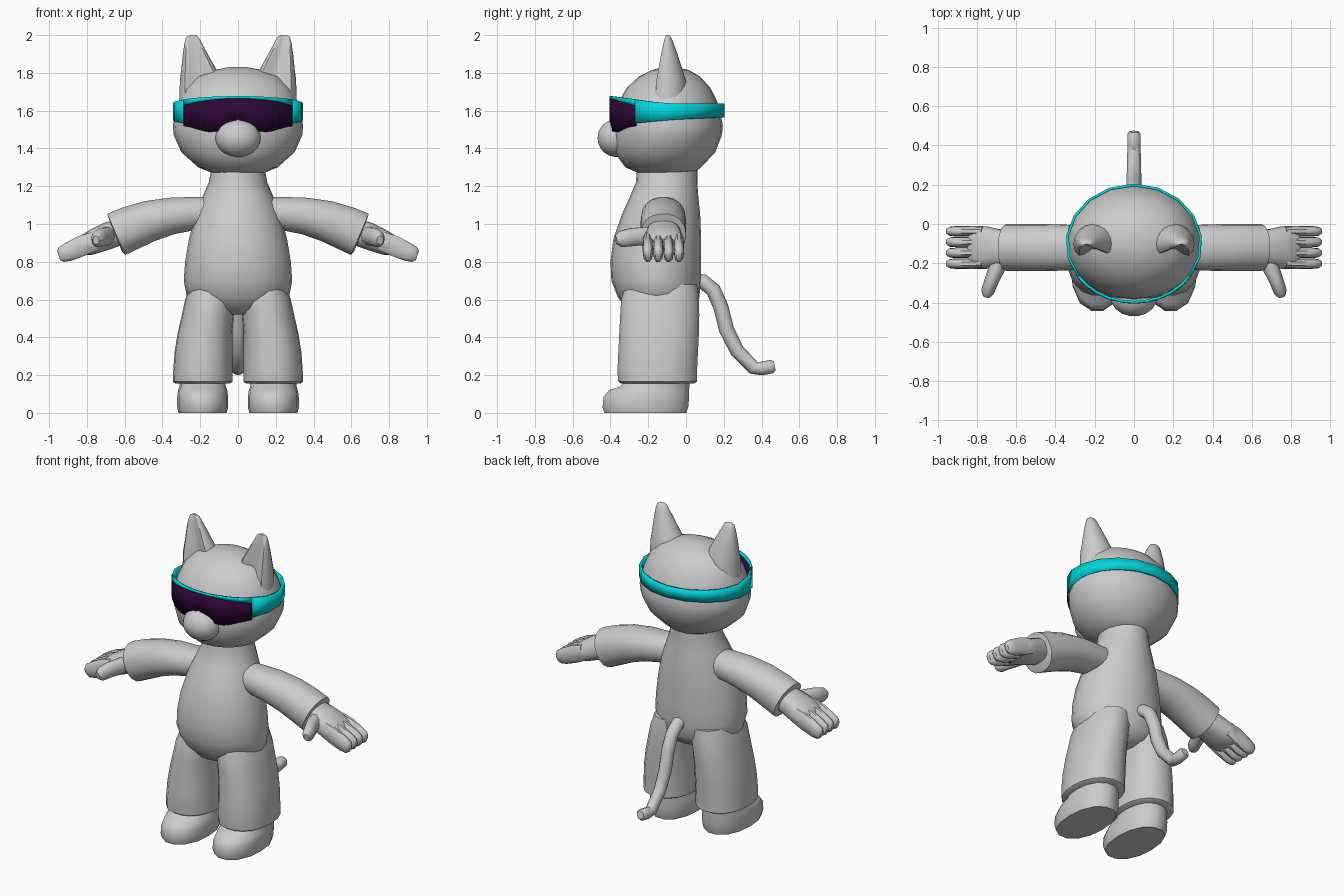
import bpy, bmesh
from math import sin, cos, pi, radians
from mathutils import Vector

if "Cube" in bpy.data.objects:
    bpy.data.objects.remove(bpy.data.objects["Cube"])


def material(name, rgb):
    m = bpy.data.materials.new(name)
    m.use_nodes = True
    m.diffuse_color = (*rgb, 1)
    m.node_tree.nodes["Principled BSDF"].inputs["Base Color"].default_value = (*rgb, 1)
    return m


GREY = material("soft grey", (0.6, 0.6, 0.6))
TEAL = material("teal", (0.0, 0.68, 0.7))
PURPLE = material("dark purple", (0.025, 0.002, 0.035))


def finish(name, bm, mat, angle=50):
    bmesh.ops.recalc_face_normals(bm, faces=bm.faces)
    me = bpy.data.meshes.new(name)
    bm.to_mesh(me)
    bm.free()
    me.materials.append(mat)
    ob = bpy.data.objects.new(name, me)
    bpy.context.collection.objects.link(ob)
    bpy.ops.object.select_all(action="DESELECT")
    ob.select_set(True)
    bpy.context.view_layer.objects.active = ob
    bpy.ops.object.shade_smooth_by_angle(angle=radians(angle))
    return ob


def loft(name, rings, sides=18, side=1, cup=0.0, power=2.0):
    """Skin closed rings given as (centre, u axis, v axis); cup dents the front."""
    bm = bmesh.new()
    loops = []
    for c, u, v in rings:
        loop = []
        for i in range(sides):
            a = 2 * pi * i / sides
            ca, sa = cos(a), sin(a)
            k = (abs(ca) ** power + abs(sa) ** power) ** (-1 / power)
            dent = 1 - cup * sa ** 4 if sa < 0 else 1
            p = Vector(c) + Vector(u) * ca * k + Vector(v) * sa * k * dent
            loop.append(bm.verts.new((p.x * side, p.y, p.z)))
        loops.append(loop)
    for a, b in zip(loops, loops[1:]):
        for i in range(sides):
            j = (i + 1) % sides
            bm.faces.new((a[i], a[j], b[j], b[i]))
    bm.faces.new(loops[0])
    bm.faces.new(loops[-1])
    return finish(name, bm, GREY)


def level(z, x0, x1, y0, y1):
    """Horizontal ring from its extents."""
    return ((x0 + x1) / 2, (y0 + y1) / 2, z), ((x1 - x0) / 2, 0, 0), (0, (y1 - y0) / 2, 0)


def along(path, up=Vector((0, 0, 1))):
    """Rings across a path of (x, y, z, half width, half height)."""
    pts = [Vector(p[:3]) for p in path]
    out = []
    for i, p in enumerate(path):
        t = (pts[min(i + 1, len(pts) - 1)] - pts[max(i - 1, 0)]).normalized()
        u = t.cross(up).normalized()
        out.append((pts[i], u * p[3], u.cross(t) * p[4]))
    return out


# Torso
loft("torso", [level(z, -w, w, f, b) for z, w, f, b in (
    (0.52, 0.08, -0.24, -0.04), (0.55, 0.19, -0.31, 0.03), (0.61, 0.27, -0.36, 0.07),
    (0.70, 0.287, -0.395, 0.08), (0.80, 0.28, -0.40, 0.08), (0.92, 0.26, -0.385, 0.08),
    (1.05, 0.225, -0.34, 0.075), (1.15, 0.185, -0.295, 0.065), (1.22, 0.155, -0.265, 0.06),
    (1.30, 0.14, -0.26, 0.06))], sides=24)

# Head and snout
loft("head", [level(z, -w, w, f, b) for z, w, f, b in (
    (1.26, 0.11, -0.23, 0.03), (1.30, 0.21, -0.32, 0.08), (1.38, 0.30, -0.38, 0.155),
    (1.47, 0.34, -0.39, 0.19), (1.52, 0.345, -0.385, 0.195), (1.58, 0.333, -0.38, 0.185),
    (1.65, 0.315, -0.355, 0.165), (1.72, 0.28, -0.315, 0.13), (1.78, 0.215, -0.25, 0.075),
    (1.815, 0.13, -0.18, 0.015), (1.83, 0.05, -0.12, -0.05))], sides=24)
loft("snout", [level(1.455 + 0.1 * sin(a), -0.12 * cos(a), 0.12 * cos(a),
                     -0.37 - 0.1 * cos(a), -0.37 + 0.1 * cos(a))
               for a in (radians(d) for d in range(-85, 86, 17))])

# Tail
loft("tail", along([(0, y, z, r, r) for y, z, r in (
    (0.03, 0.70, 0.04), (0.09, 0.695, 0.04), (0.145, 0.65, 0.04), (0.185, 0.56, 0.04),
    (0.215, 0.44, 0.04), (0.27, 0.33, 0.038), (0.36, 0.237, 0.036), (0.40, 0.235, 0.036),
    (0.455, 0.245, 0.036), (0.47, 0.248, 0.025))], Vector((1, 0, 0))), sides=10)

for s, tag in ((1, "left_"), (-1, "right_")):
    # Ear with a cupped front
    loft(tag + "ear", [level(z, x - w, x + w, -0.1 - d, -0.1 + d) for z, x, w, d in (
        (1.62, 0.185, 0.125, 0.12), (1.76, 0.193, 0.115, 0.10), (1.82, 0.208, 0.092, 0.082),
        (1.90, 0.226, 0.066, 0.056), (1.96, 0.238, 0.045, 0.034), (1.99, 0.242, 0.033, 0.02),
        (2.0, 0.242, 0.015, 0.01))], side=s, cup=0.75)

    # Trouser leg
    loft(tag + "leg", [level(z, x0, x1, f, b) for z, x0, x1, f, b in (
        (0.155, 0.045, 0.33, -0.345, 0.045), (0.165, 0.03, 0.345, -0.36, 0.06),
        (0.22, 0.03, 0.343, -0.365, 0.06), (0.32, 0.03, 0.336, -0.36, 0.065),
        (0.42, 0.03, 0.32, -0.355, 0.07), (0.52, 0.022, 0.297, -0.35, 0.072),
        (0.60, 0.01, 0.28, -0.345, 0.07), (0.68, 0.01, 0.25, -0.32, 0.06))],
        side=s, power=2.3)

    # Foot
    loft(tag + "foot", [level(z, x0, x1, f, b) for z, x0, x1, f, b in (
        (0.0, 0.06, 0.315, -0.435, 0.005), (0.03, 0.052, 0.322, -0.445, 0.015),
        (0.085, 0.052, 0.322, -0.44, 0.02), (0.12, 0.057, 0.317, -0.41, 0.02),
        (0.14, 0.065, 0.31, -0.35, 0.02), (0.19, 0.065, 0.31, -0.31, 0.02))],
        side=s, sides=14, power=2.3)

    # Sleeve
    loft(tag + "arm", along([(x, -0.12, z, w, h) for x, z, w, h in (
        (0.10, 1.06, 0.09, 0.08), (0.22, 1.057, 0.105, 0.088), (0.35, 1.043, 0.117, 0.098),
        (0.47, 1.015, 0.12, 0.11), (0.57, 0.978, 0.12, 0.118), (0.645, 0.945, 0.12, 0.12),
        (0.65, 0.943, 0.10, 0.10))]), side=s, power=2.2)

    # Palm, fingers and thumb
    loft(tag + "palm", along([(x, -0.12, z, w, h) for x, z, w, h in (
        (0.60, 0.968, 0.085, 0.07), (0.69, 0.937, 0.095, 0.072), (0.75, 0.912, 0.108, 0.067),
        (0.80, 0.89, 0.11, 0.06), (0.83, 0.878, 0.10, 0.045))]), side=s, power=2.6)
    for i, finger in enumerate(("little", "ring", "middle", "index")):
        y = -0.037 - 0.055 * i
        loft(f"{tag}{finger}_finger", along([(x, y, z, w, h) for x, z, w, h in (
            (0.76, 0.91, 0.024, 0.05), (0.83, 0.883, 0.027, 0.056),
            (0.90, 0.851, 0.027, 0.05), (0.935, 0.838, 0.024, 0.042),
            (0.95, 0.833, 0.014, 0.025))]), sides=10, side=s, power=2.5)
    loft(tag + "thumb", along([
        (0.68, -0.16, 0.94, 0.04, 0.05), (0.70, -0.23, 0.935, 0.042, 0.05),
        (0.725, -0.29, 0.93, 0.036, 0.05), (0.745, -0.345, 0.92, 0.034, 0.045),
        (0.752, -0.37, 0.915, 0.018, 0.024)]), sides=10, side=s)


# Goggles wrapped round the head
def strip(name, start, end, steps, top, bottom, mat):
    bm = bmesh.new()
    previous = None
    for i in range(steps + 1):
        a = radians(start + (end - start) * i / steps)
        x, y = 0.348 * sin(a), -0.1 - 0.305 * cos(a)
        pair = [bm.verts.new((x, y, f(a, abs(x)))) for f in (bottom, top)]
        if previous:
            bm.faces.new((previous[0], pair[0], pair[1], previous[1]))
        previous = pair
    ob = finish(name, bm, mat, 20)
    mod = ob.modifiers.new("thickness", "SOLIDIFY")
    mod.thickness = 0.014
    mod.offset = -1 if ob.data.polygons[0].normal.dot(ob.data.polygons[0].center + Vector((0, 0.1, 0))) > 0 else 1


LENS_EDGE = ((0, 1.555), (0.05, 1.522), (0.09, 1.492), (0.16, 1.487), (0.2, 1.497),
             (0.25, 1.512), (0.4, 1.54))


def lens_bottom(a, x):
    for (x0, z0), (x1, z1) in zip(LENS_EDGE, LENS_EDGE[1:]):
        if x <= x1:
            return z0 + (z1 - z0) * (x - x0) / (x1 - x0)


def band_top(a, x):
    return 1.637 + 0.04 * max(0, cos(a))


def rim_bottom(a, x):
    return band_top(a, x) - 0.012 - 0.02 * (x / 0.29) ** 2


strip("goggle_strap", 56, 304, 12, band_top,
      lambda a, x: 1.55 + 0.015 * max(0, -cos(a)) - 0.03 * max(0, cos(a)), TEAL)
strip("goggle_rim", -56, 56, 10, band_top, rim_bottom, TEAL)
strip("goggle_lens", -56, 56, 30, rim_bottom, lens_bottom, PURPLE)
